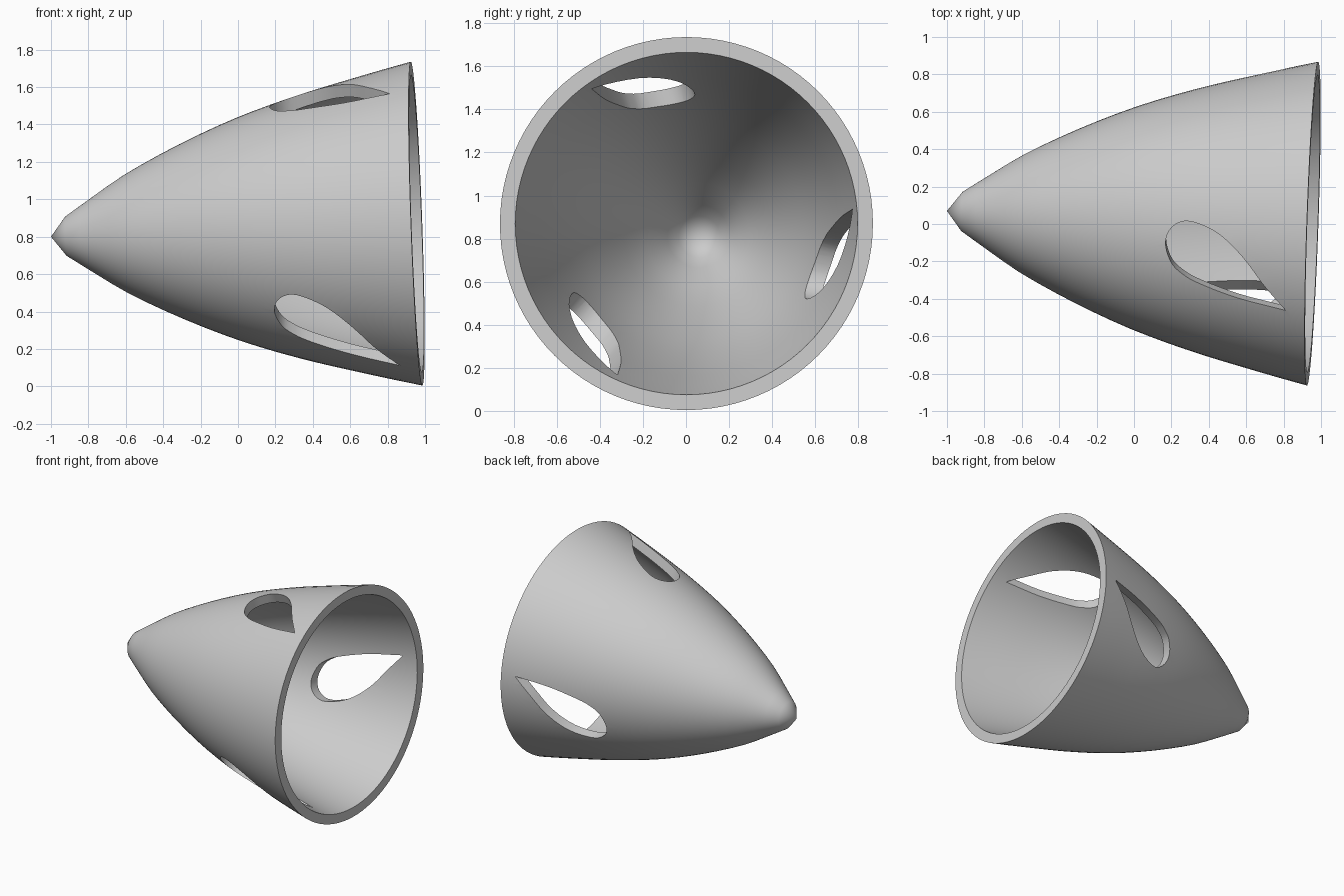
import bpy, bmesh, math
from mathutils import Matrix, Vector

if "Cube" in bpy.data.objects:
    bpy.data.objects.remove(bpy.data.objects["Cube"], do_unlink=True)

grey = bpy.data.materials.new("light grey")
grey.use_nodes = True
grey.diffuse_color = (0.6, 0.6, 0.6, 1)
grey.node_tree.nodes["Principled BSDF"].inputs["Base Color"].default_value = (0.6, 0.6, 0.6, 1)

# Slightly tilted axis running from the nose tip to the open rim
tip, rim = Vector((-1, 0.07, 0.80)), Vector((0.955, 0.002, 0.87))
axis = rim - tip
length = axis.length
place = Matrix.Translation(tip) @ Vector((1, 0, 0)).rotation_difference(axis).to_matrix().to_4x4()


def make_object(name, bm):
    bmesh.ops.recalc_face_normals(bm, faces=bm.faces)
    bm.transform(place)
    mesh = bpy.data.meshes.new(name)
    bm.to_mesh(mesh)
    bm.free()
    mesh.materials.append(grey)
    ob = bpy.data.objects.new(name, mesh)
    bpy.context.collection.objects.link(ob)
    return ob


def smooth_path(pts, steps):
    """Catmull-Rom path through the points, with free ends."""
    p = [Vector(q) for q in pts]
    p = [2 * p[0] - p[1]] + p + [2 * p[-1] - p[-2]]
    out = []
    for a, b, c, d in zip(p, p[1:], p[2:], p[3:]):
        for k in range(steps):
            t = k / steps
            out.append(0.5 * (2 * b + (c - a) * t + (2 * a - 5 * b + 4 * c - d) * t ** 2
                              + (3 * b - a - 3 * c + d) * t ** 3))
    return out + [p[-2]]


# Hollow nose cone: outer profile, and the same profile shrunk toward the rim
outer = [(0, 0)] + [tuple(v) for v in smooth_path(
    [(0.08, 0.105), (0.24, 0.212), (0.4, 0.315), (0.6, 0.42), (0.8, 0.513), (1.0, 0.595),
     (1.2, 0.664), (1.4, 0.724), (1.6, 0.777), (1.8, 0.828), (length, 0.866)], 2)]
shrink = 0.795 / 0.866
inner = [(length - (length - s) * shrink, r * shrink) for s, r in outer]

bm = bmesh.new()
verts = [bm.verts.new((s, r, 0)) for s, r in outer + inner[::-1]]
edges = [bm.edges.new(pair) for pair in zip(verts, verts[1:])]
bmesh.ops.spin(bm, geom=verts + edges, cent=(0, 0, 0), axis=(1, 0, 0),
               angle=math.tau, steps=96, use_duplicate=False)
bmesh.ops.remove_doubles(bm, verts=bm.verts, dist=0.0005)
shell = make_object("nose_cone_shell", bm)

# Teardrop blade slots: (distance along the axis, sideways offset), from the sharp end around
teardrop = smooth_path(
    [(1.855, 0.215), (1.738, 0.085), (1.635, -0.045), (1.53, -0.143), (1.428, -0.198),
     (1.305, -0.218), (1.225, -0.17), (1.198, -0.086), (1.23, 0.013), (1.29, 0.07),
     (1.384, 0.115), (1.598, 0.175), (1.855, 0.215)], 5)[:-1]

bm = bmesh.new()
for i in range(3):
    turn = Matrix.Rotation(math.radians(109 + 120 * i), 4, 'X')
    face = bm.faces.new([bm.verts.new(turn @ Vector((s, 0.35, t))) for s, t in teardrop])
    top = bmesh.ops.extrude_face_region(bm, geom=[face])["geom"]
    bmesh.ops.translate(bm, vec=turn @ Vector((0, 0.8, 0)),
                        verts=[v for v in top if isinstance(v, bmesh.types.BMVert)])
cutter = make_object("blade_slot_cutter", bm)
cutter.hide_render = True

# Cut the slots, then shade with crisp rims
mod = shell.modifiers.new("blade slots", 'BOOLEAN')
mod.operation, mod.solver, mod.object = 'DIFFERENCE', 'EXACT', cutter
bpy.ops.object.select_all(action='DESELECT')
shell.select_set(True)
bpy.context.view_layer.objects.active = shell
bpy.ops.object.modifier_apply(modifier=mod.name)
bpy.data.objects.remove(cutter, do_unlink=True)
bpy.ops.object.shade_smooth_by_angle(angle=math.radians(35))
